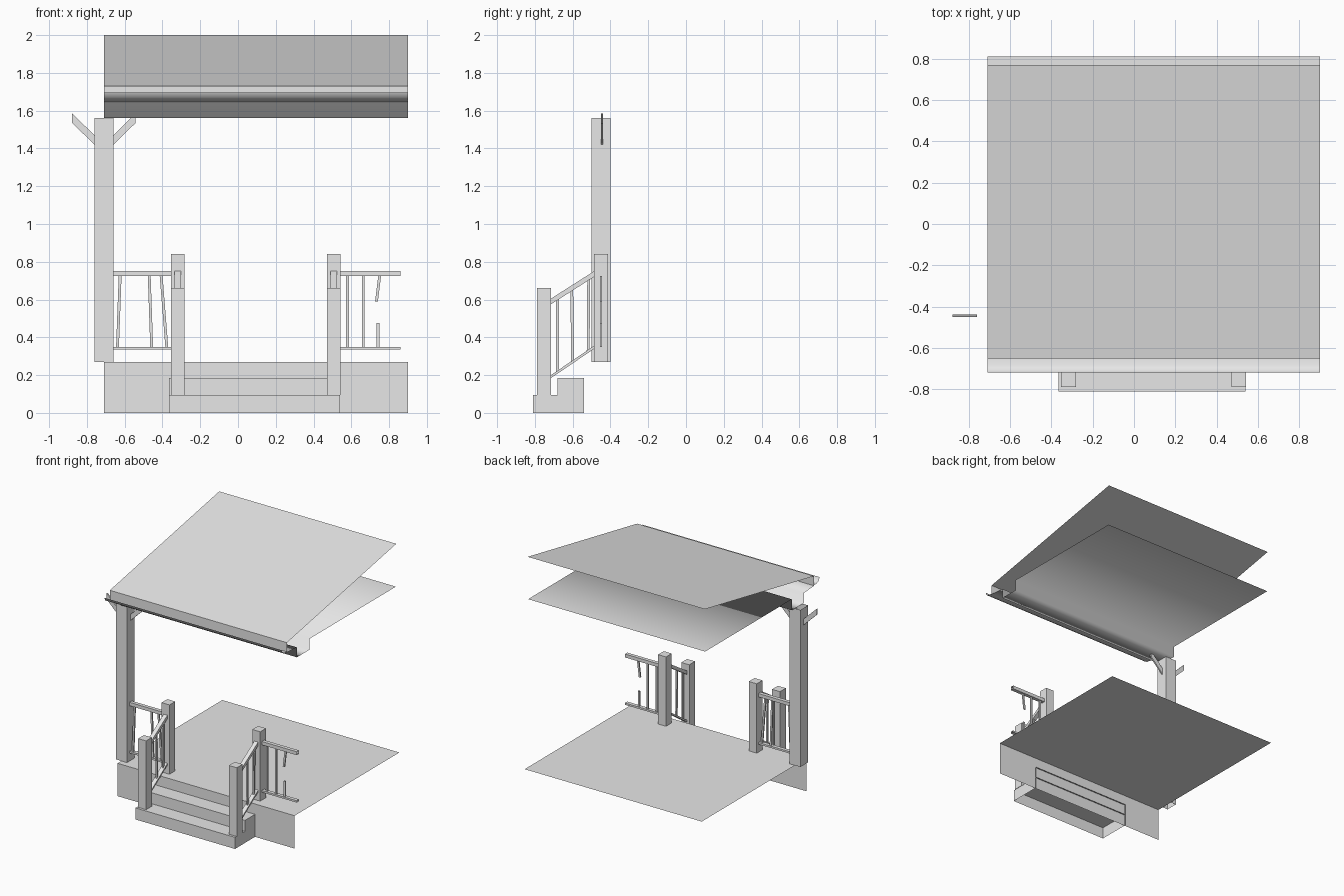
import bpy
import bmesh
from mathutils import Vector

old = bpy.data.objects.get("Cube")
if old:
    bpy.data.objects.remove(old, do_unlink=True)

# One plain paint colour
paint = bpy.data.materials.new("light_grey")
paint.use_nodes = True
paint.diffuse_color = (0.8, 0.8, 0.8, 1)
paint.node_tree.nodes["Principled BSDF"].inputs["Base Color"].default_value = (0.8, 0.8, 0.8, 1)

LEFT, RIGHT = -0.71, 0.9      # deck and roof extent in x
RAIL_Y = -0.45                # line of the deck railing


def finish(name, bm, smooth=False):
    mesh = bpy.data.meshes.new(name)
    bm.to_mesh(mesh)
    bm.free()
    mesh.materials.append(paint)
    for p in mesh.polygons:
        p.use_smooth = smooth
    obj = bpy.data.objects.new(name, mesh)
    bpy.context.collection.objects.link(obj)
    return obj


def box(name, x, y, z, skip=()):
    """Box from ranges; skip lists the outward directions left open."""
    bm = bmesh.new()
    bmesh.ops.create_cube(bm, size=1)
    for v in bm.verts:
        v.co = [r[0] + (c + 0.5) * (r[1] - r[0]) for c, r in zip(v.co, (x, y, z))]
    bm.normal_update()
    gone = [f for f in bm.faces if any(f.normal.dot(Vector(d)) > 0.9 for d in skip)]
    bmesh.ops.delete(bm, geom=gone, context='FACES')
    return finish(name, bm)


def sheet(name, profile, smooth=False):
    """Open (y, z) profile swept along x, without end caps."""
    bm = bmesh.new()
    rows = [[bm.verts.new((x, y, z)) for x in (LEFT, RIGHT)] for y, z in profile]
    for a, b in zip(rows, rows[1:]):
        bm.faces.new((a[0], a[1], b[1], b[0]))
    return finish(name, bm, smooth)


def bar(name, start, end, across, width, depth):
    """Uncapped bar with vertical-cut ends: sheared box between two points."""
    across = Vector(across)
    a, b = Vector(start), Vector(end)
    run = b - a
    other = Vector((0, 0, 1)) if abs(run.z) < max(abs(run.x), abs(run.y)) else \
        Vector((abs(across.y), abs(across.x), 0))
    bm = bmesh.new()
    rings = []
    for p in (a, b):
        rings.append([bm.verts.new(p + across * (i * depth / 2) + other * (j * width / 2))
                      for i, j in ((-1, -1), (1, -1), (1, 1), (-1, 1))])
    for i in range(4):
        k = (i + 1) % 4
        bm.faces.new((rings[0][i], rings[0][k], rings[1][k], rings[1][i]))
    bmesh.ops.recalc_face_normals(bm, faces=bm.faces)
    return finish(name, bm)


UP, DOWN, BACK = (0, 0, 1), (0, 0, -1), (0, 1, 0)

# Deck and front skirt
sheet("deck_floor", [(-0.55, 0.27), (0.81, 0.27)])
sheet("deck_skirt", [(-0.55, 0), (-0.55, 0.27)])

# Steps, hollow underneath and behind
box("lower_step", (-0.365, 0.54), (-0.81, -0.54), (0, 0.095), (DOWN, BACK))
box("upper_step", (-0.365, 0.54), (-0.68, -0.54), (0.095, 0.185), (DOWN, BACK))

# Roof, fascia, gutter, beam and ceiling
sheet("roof", [(-0.65, 1.73), (0.77, 2.0)])
sheet("fascia", [(-0.65, 1.73), (-0.65, 1.65)])
sheet("gutter", [(-0.65, 1.655), (-0.685, 1.658), (-0.71, 1.67), (-0.72, 1.695)], True)
sheet("beam_and_ceiling", [(0.765, 1.65), (-0.36, 1.65), (-0.36, 1.56),
                           (-0.52, 1.56), (-0.52, 1.642), (-0.65, 1.65)], True)

# Corner column with two diagonal braces
box("corner_column", (-0.76, -0.66), (-0.5, -0.4), (0.27, 1.56), (UP, DOWN))
for side, name in ((-1, "outer_brace"), (1, "inner_brace")):
    bar(name, (-0.71 + side * 0.05, RAIL_Y + 0.005, 1.445),
        (-0.71 + side * 0.168, RAIL_Y + 0.005, 1.56), BACK, 0.05, 0.012)

# Stair railings: a tall and a short post with sloping rails and balusters
for side, x in (("right", -0.318), ("left", 0.507)):
    px = (x - 0.036, x + 0.036)
    box(side + "_deck_post", px, (-0.487, -0.413), (0.27, 0.84))
    box(side + "_stair_post", px, (-0.79, -0.715), (0.095, 0.66))
    for name, low, high, w in (("top", 0.59, 0.735, 0.03), ("bottom", 0.192, 0.347, 0.016)):
        bar(f"{side}_stair_{name}_rail", (x, -0.715, low), (x, -0.487, high),
            (1, 0, 0), w, 0.034)
    for i, (y0, y1) in enumerate(((-0.68, -0.68), (-0.6, -0.605), (-0.518, -0.515))):
        rise = (y0 + 0.715) * 0.66
        bar(f"{side}_stair_baluster_{i}", (x, y0, 0.195 + rise), (x, y1, 0.585 + rise),
            (1, 0, 0), 0.015, 0.012)

# Deck railings with leaning and broken balusters
for side, x0, x1 in (("right", -0.66, -0.354), ("left", 0.543, 0.86)):
    for name, z, w in (("top", 0.738, 0.028), ("bottom", 0.342, 0.015)):
        bar(f"{side}_deck_{name}_rail", (x0, RAIL_Y, z), (x1, RAIL_Y, z), BACK, w, 0.03)

LOW, HIGH = 0.348, 0.726
balusters = [(-0.638, LOW, -0.624, HIGH), (-0.457, LOW, -0.47, HIGH),
             (-0.377, LOW, -0.407, HIGH), (0.58, LOW, 0.58, HIGH),
             (0.663, LOW, 0.663, HIGH), (0.742, LOW, 0.742, 0.475),
             (0.733, 0.59, 0.75, HIGH)]
for i, (xa, za, xb, zb) in enumerate(balusters):
    bar(f"deck_baluster_{i}", (xa, RAIL_Y, za), (xb, RAIL_Y, zb), BACK, 0.015, 0.012)
